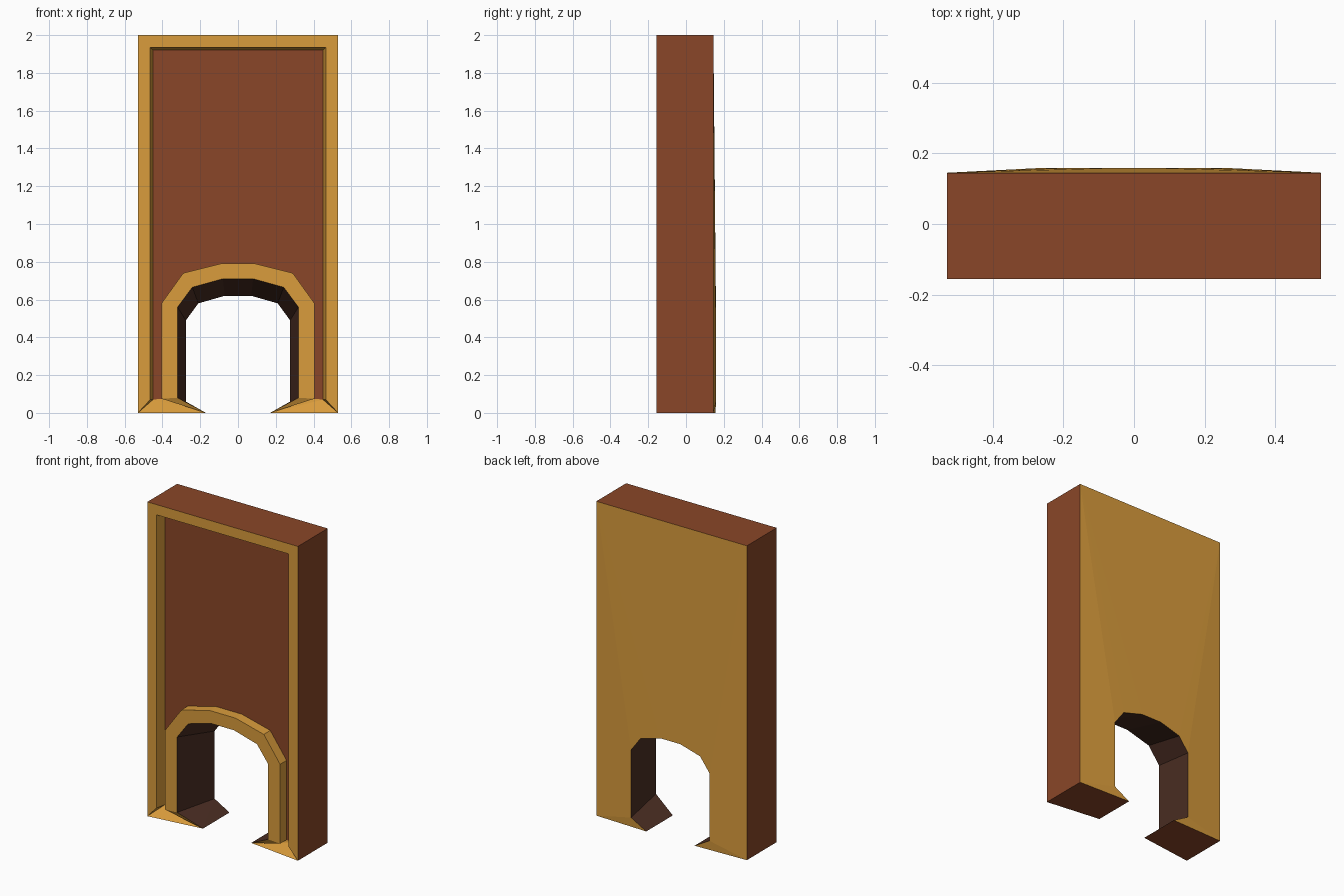
import bpy, bmesh

if "Cube" in bpy.data.objects:
    bpy.data.objects.remove(bpy.data.objects["Cube"])

def material(name, rgb):
    m = bpy.data.materials.new(name)
    m.diffuse_color = (*rgb, 1)
    m.use_nodes = True
    m.node_tree.nodes["Principled BSDF"].inputs["Base Color"].default_value = m.diffuse_color
    return m

mats = [material("golden_trim", (0.70, 0.335, 0.045)),
        material("red_brown_panel", (0.255, 0.062, 0.021)),
        material("dark_tunnel", (0.075, 0.029, 0.018))]
GOLD, BROWN, DARK = 0, 1, 2

FRONT, RECESS, BACK = -0.155, -0.09, 0.145

def at(profile, y):
    return [(x, y, z) for x, z in profile]

# right-half profiles (x, z), from the floor up to the centre line
frame_outer = [(0.53, 0), (0.53, 2), (0, 2)]
frame_front = at(frame_outer, FRONT)
frame_back = at(frame_outer, BACK)
frame_inner = at([(0.465, 0.07), (0.465, 1.935), (0, 1.935)], FRONT)
panel_edge = at([(0.45, 0.07), (0.45, 1.92), (0, 1.92)], RECESS)
surround = [(0.405, 0.075), (0.405, 0.58), (0.29, 0.74), (0.09, 0.79), (0, 0.79)]
trim_outer = at(surround, FRONT)
trim_base = at(surround, RECESS)
toe_front, toe_back = (0.17, -0.11, 0), (0.17, 0.157, 0)
arch_front = at([(0.32, 0.08), (0.32, 0.56), (0.242, 0.665), (0.08, 0.71), (0, 0.71)], FRONT)
arch_back = at([(0.276, 0.06), (0.276, 0.49), (0.21, 0.58), (0.07, 0.62), (0, 0.62)], 0.158)

bm = bmesh.new()

def half(side):
    def face(points, mat):
        f = bm.faces.new([bm.verts.new((x * side, y, z)) for x, y, z in points])
        f.material_index = mat

    def strip(a, b, mat):
        for i in range(len(a) - 1):
            face([a[i], a[i + 1], b[i + 1], b[i]], mat)

    # outer slab
    strip(frame_front, frame_back, BROWN)
    face([frame_front[0], toe_front, toe_back, frame_back[0]], BROWN)
    face(frame_back + arch_back[::-1] + [toe_back], GOLD)
    # front frame and its recess
    strip(frame_front, frame_inner, GOLD)
    strip(frame_inner, panel_edge, GOLD)
    face(panel_edge + trim_base[::-1], BROWN)
    # arch surround
    strip(trim_base, trim_outer, GOLD)
    strip(trim_outer, arch_front, GOLD)
    # tapered tunnel
    strip([toe_front] + arch_front, [toe_back] + arch_back, DARK)
    # sloping sill at the foot
    face([frame_front[0], frame_inner[0], panel_edge[0]], GOLD)
    face([frame_front[0], panel_edge[0], toe_front], GOLD)
    face([panel_edge[0], trim_base[0], toe_front], GOLD)
    face([trim_base[0], trim_outer[0], toe_front], GOLD)
    face([trim_outer[0], arch_front[0], toe_front], GOLD)

for side in (1, -1):
    half(side)

bmesh.ops.remove_doubles(bm, verts=bm.verts[:], dist=0.0005)
bmesh.ops.triangulate(bm, faces=bm.faces[:])
bmesh.ops.recalc_face_normals(bm, faces=bm.faces[:])
mesh = bpy.data.meshes.new("arched_panel")
bm.to_mesh(mesh)
bm.free()
for m in mats:
    mesh.materials.append(m)
obj = bpy.data.objects.new("arched_panel", mesh)
bpy.context.collection.objects.link(obj)
